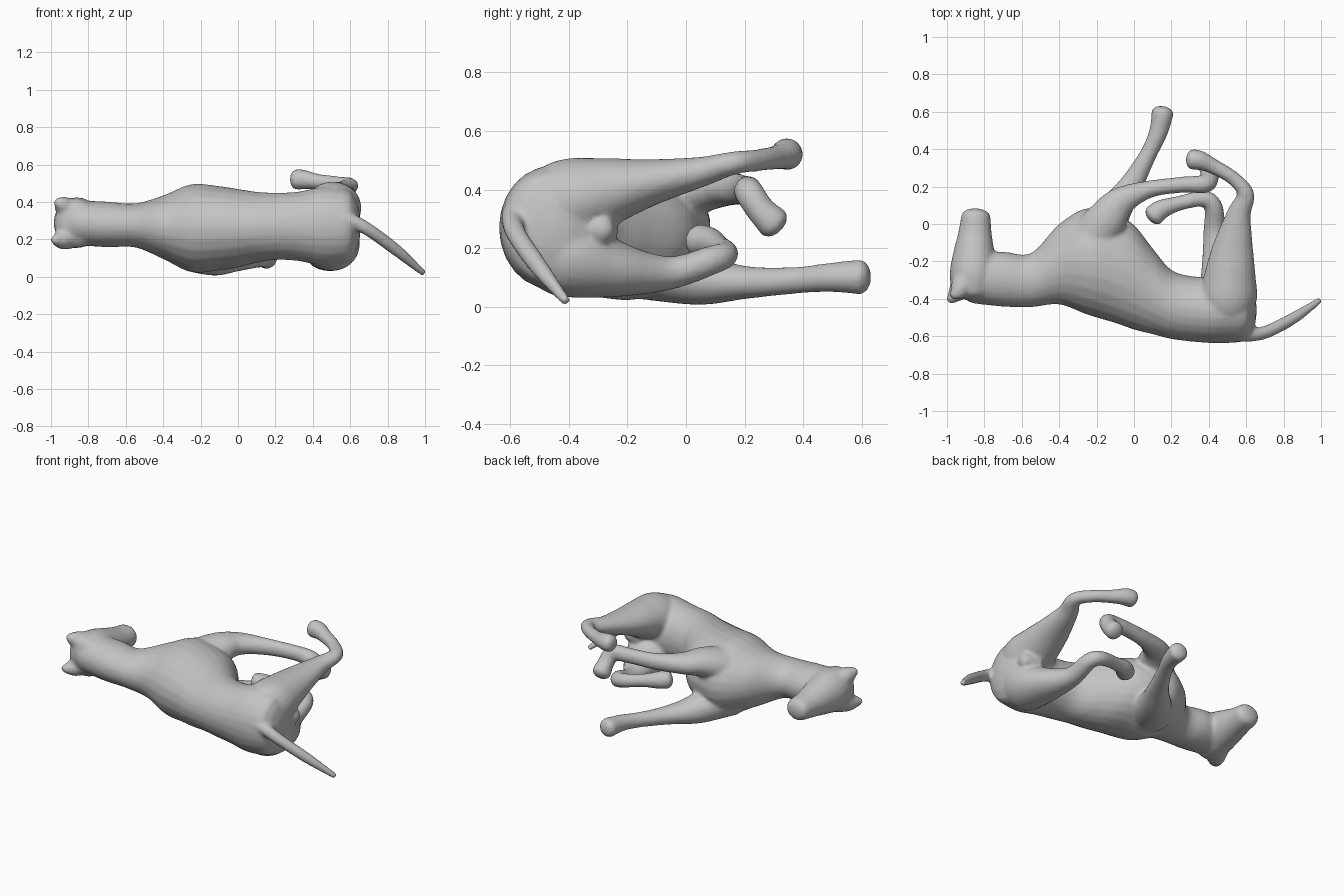
import bpy
import bmesh
from math import sin, cos, pi
from mathutils import Vector

if "Cube" in bpy.data.objects:
    bpy.data.objects.remove(bpy.data.objects["Cube"])

grey = bpy.data.materials.new("coat_grey")
grey.use_nodes = True
grey.diffuse_color = (0.55, 0.55, 0.55, 1)
grey.node_tree.nodes["Principled BSDF"].inputs["Base Color"].default_value = grey.diffuse_color

SIDES = 24
STEPS = 6
parts = []


def spline(p, i, t):
    """Catmull-Rom value between station i and i + 1."""
    get = lambda k: p[max(0, min(len(p) - 1, k))]
    return [0.5 * (2 * b + (c - a) * t + (2 * a - 5 * b + 4 * c - d) * t * t
                   + (3 * b - a - 3 * c + d) * t ** 3)
            for a, b, c, d in zip(get(i - 1), get(i), get(i + 1), get(i + 2))]


def limb(name, stations, cap=0.6, axis=None):
    """Rounded tube through (x, y, z, side radius[, height radius]).
    Rings face along the path, or along axis if it is given."""
    pts = [s if len(s) == 5 else (*s, s[3]) for s in stations]
    path = [spline(pts, i, k / STEPS) for i in range(len(pts) - 1) for k in range(STEPS)]
    path.append(pts[-1])
    pos = [Vector(p[:3]) for p in path]
    rings = []
    for i, p in enumerate(path):
        along = (pos[min(i + 1, len(pos) - 1)] - pos[max(i - 1, 0)]).normalized()
        rings.append((pos[i], axis or along, p[3], p[4]))

    # Domed ends
    def dome(ring, sign):
        c, tan, a, b = ring
        return [(c + tan * sign * cap * a * sin(u), tan, a * cos(u), b * cos(u))
                for u in (0.4, 0.8, 1.15, 1.45)]
    rings = dome(rings[0], -1)[::-1] + rings + dome(rings[-1], 1)

    bm = bmesh.new()
    loops = []
    for c, tan, a, b in rings:
        side = Vector((-tan.y, tan.x, 0)).normalized()
        up = tan.cross(side)
        loops.append([bm.verts.new(c + side * a * cos(2 * pi * k / SIDES)
                                   + up * b * sin(2 * pi * k / SIDES)) for k in range(SIDES)])
    for l, m in zip(loops, loops[1:]):
        for k in range(SIDES):
            n = (k + 1) % SIDES
            bm.faces.new((l[k], l[n], m[n], m[k]))
    bm.faces.new(loops[0])
    bm.faces.new(loops[-1])
    bmesh.ops.recalc_face_normals(bm, faces=bm.faces)
    mesh = bpy.data.meshes.new(name)
    bm.to_mesh(mesh)
    bm.free()
    mesh.materials.append(grey)
    obj = bpy.data.objects.new(name, mesh)
    bpy.context.collection.objects.link(obj)
    parts.append(obj)


# Neck, chest, waist and hips
limb("torso", [
    (-.86, -.29, .29, .135, .12), (-.7, -.295, .28, .147, .122), (-.55, -.3, .275, .145, .118),
    (-.4, -.215, .265, .215, .17), (-.25, -.2, .26, .285, .235), (-.1, -.24, .26, .29, .225),
    (0, -.285, .26, .28, .21), (.1, -.36, .265, .23, .19), (.2, -.43, .27, .185, .18),
    (.32, -.455, .27, .175, .185), (.45, -.46, .27, .178, .21), (.57, -.46, .27, .172, .2)],
    0.5, Vector((1, 0, 0)))

# Head and muzzle
limb("head", [
    (-.865, -.35, .285, .115, .13), (-.86, -.26, .29, .125, .135), (-.855, -.15, .285, .11, .11),
    (-.85, -.05, .28, .09, .085), (-.845, .045, .28, .078, .07)], 0.5)
limb("upper_ear", [(-.9, -.3, .35, .07), (-.94, -.36, .385, .048), (-.965, -.385, .4, .025)])
limb("lower_ear", [(-.9, -.3, .22, .07), (-.94, -.36, .2, .055), (-.985, -.41, .197, .022)])

# Tail
limb("tail", [(.5, -.57, .31, .06), (.6, -.59, .3, .04), (.7, -.58, .25, .035),
              (.85, -.505, .14, .032), (.99, -.41, .02, .018)])

# Front legs
limb("upper_front_leg", [
    (-.25, -.12, .34, .13, .12), (-.15, .02, .395, .11, .09), (-.07, .12, .405, .08, .065),
    (.08, .185, .4, .047, .052), (.26, .21, .4, .043, .047), (.38, .215, .39, .05),
    (.405, .255, .33, .05), (.405, .3, .285, .058)])
limb("lower_front_leg", [
    (-.22, -.12, .15, .15, .13), (-.12, .05, .095, .1, .09), (-.02, .2, .083, .066, .057),
    (.075, .37, .09, .046), (.13, .49, .1, .05), (.153, .595, .102, .06)])

# Hind legs
limb("upper_hind_leg", [
    (.5, -.52, .31, .1, .12), (.505, -.4, .36, .152, .145), (.515, -.26, .395, .135, .115),
    (.53, -.12, .425, .108, .08), (.56, .05, .46, .066, .052), (.597, .16, .49, .046, .04),
    (.53, .245, .5, .038), (.42, .31, .51, .042), (.35, .34, .52, .053), (.31, .345, .52, .055)])
limb("lower_hind_leg", [
    (.5, -.52, .23, .1, .12), (.5, -.4, .18, .152, .15), (.48, -.25, .13, .125, .1),
    (.435, -.06, .115, .066, .058), (.425, .09, .16, .05), (.37, .135, .18, .044),
    (.24, .11, .205, .04), (.15, .08, .22, .052), (.105, .045, .225, .058)])
limb("rear_knob", [(.53, -.29, .265, .06), (.615, -.29, .265, .045)])

# Fuse all parts into one smooth skin
bpy.ops.object.select_all(action='DESELECT')
for p in parts:
    p.select_set(True)
body = parts[0]
bpy.context.view_layer.objects.active = body
bpy.ops.object.join()
body.name = "lying_dog"
fuse = body.modifiers.new("fuse", 'REMESH')
fuse.mode = 'VOXEL'
fuse.voxel_size = 0.011
fuse.use_smooth_shade = True
soften = body.modifiers.new("soften", 'SMOOTH')
soften.factor = 0.5
soften.iterations = 8
